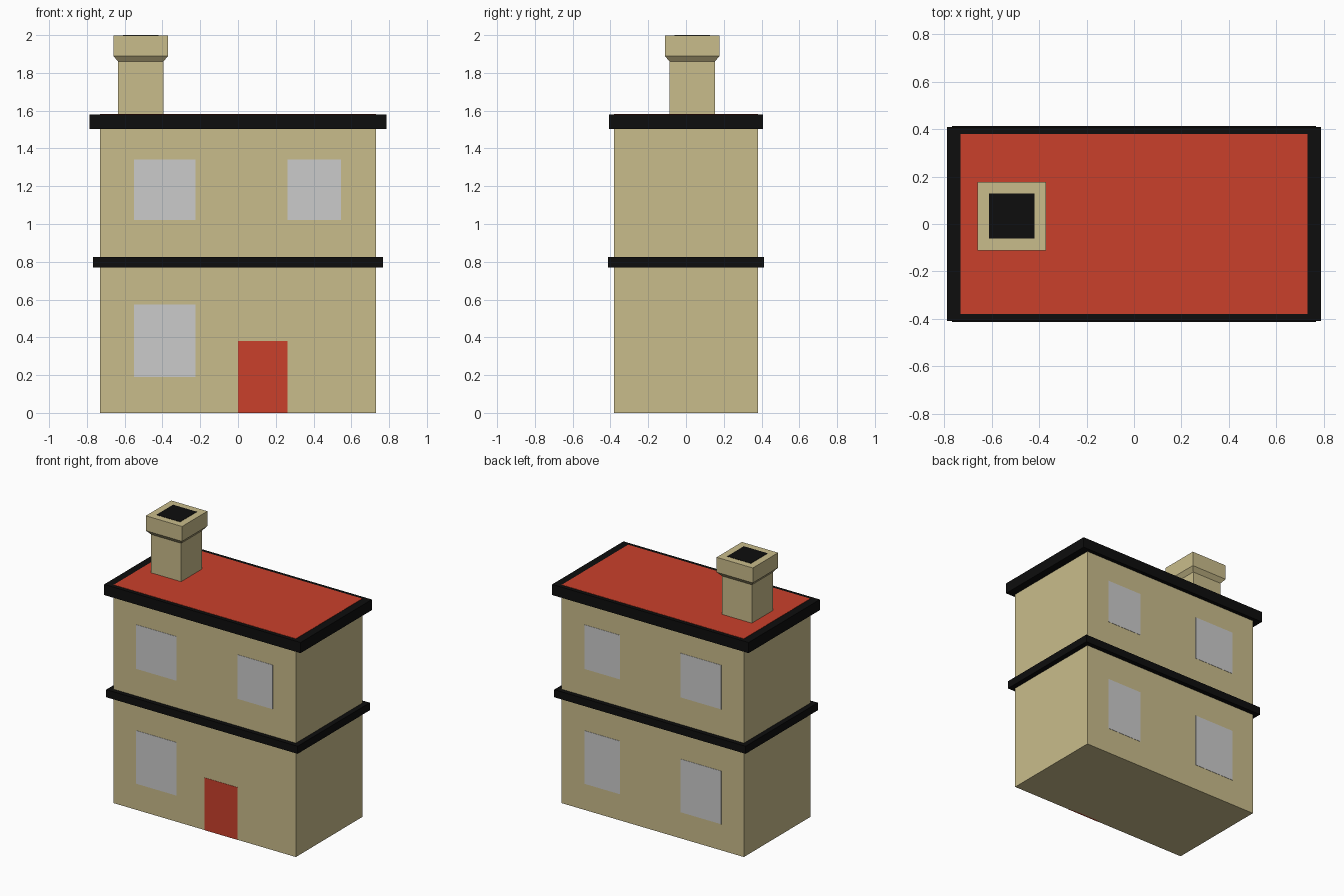
import bpy, bmesh

if "Cube" in bpy.data.objects:
    bpy.data.objects.remove(bpy.data.objects["Cube"])


def material(name, rgb):
    # diffuse_color is linear, so convert from display values
    m = bpy.data.materials.new(name)
    m.diffuse_color = [(c / 255 / 12.92 if c < 10 else ((c / 255 + 0.055) / 1.055) ** 2.4)
                       for c in rgb] + [1]
    m.use_nodes = True
    m.node_tree.nodes["Principled BSDF"].inputs["Base Color"].default_value = m.diffuse_color
    return m


TAN = material("tan", (201, 188, 139))
RED = material("red", (202, 64, 43))
BLACK = material("black", (13, 13, 13))


def stack(name, rings, mat=None):
    """Closed solid through rectangular rings (x0, x1, y0, y1, z), bottom to top."""
    bm = bmesh.new()
    loops = [[bm.verts.new(p) for p in ((a, c, z), (b, c, z), (b, d, z), (a, d, z))]
             for a, b, c, d, z in rings]
    bm.faces.new(loops[0][::-1])
    bm.faces.new(loops[-1])
    for lo, hi in zip(loops, loops[1:]):
        for i in range(4):
            j = (i + 1) % 4
            bm.faces.new((lo[i], lo[j], hi[j], hi[i]))
    mesh = bpy.data.meshes.new(name)
    bm.to_mesh(mesh)
    bm.free()
    if mat:
        mesh.materials.append(mat)
    ob = bpy.data.objects.new(name, mesh)
    bpy.context.collection.objects.link(ob)
    return ob


def box(name, x0, x1, y0, y1, z0, z1, mat=None):
    return stack(name, [(x0, x1, y0, y1, z0), (x0, x1, y0, y1, z1)], mat)


E = 0.002  # how far thin panels stand proud of their wall

# Walls and black trim
box("walls", -0.73, 0.73, -0.38, 0.38, 0, 1.54, TAN)
box("floor_band", -0.767, 0.767, -0.413, 0.413, 0.77, 0.825, BLACK)
box("roof_trim", -0.787, 0.787, -0.408, 0.408, 1.503, 1.58, BLACK)
box("roof_panel", -0.73, 0.73, -0.38, 0.38, 1.57, 1.58 + E, RED)

# Chimney with flared cap and dark flue opening
CX, CY = -0.515, 0.033
stack("chimney", [(CX - r, CX + r, CY - r, CY + r, z) for r, z in
                  ((0.12, 1.57), (0.12, 1.86), (0.145, 1.89), (0.145, 2 - E))], TAN)
box("chimney_flue", CX - 0.095, CX + 0.095, CY - 0.095, CY + 0.095, 1.98, 2, BLACK)

# Windows: wide ones on the left column, narrow ones on the right
COLUMNS = {"left": (-0.55, -0.225), "right": (0.262, 0.545)}
ROWS = {"lower": (0.19, 0.575), "upper": (1.022, 1.342)}
for side, (y0, y1) in {"front": (-0.38 - E, -0.37), "back": (0.37, 0.38 + E)}.items():
    for col, (x0, x1) in COLUMNS.items():
        for row, (z0, z1) in ROWS.items():
            if (side, col, row) != ("front", "right", "lower"):
                box(f"{side}_{row}_{col}_window", x0, x1, y0, y1, z0, z1)

# Front door
box("front_door", 0, 0.262, -0.38 - E, -0.37, 0, 0.38, RED)
